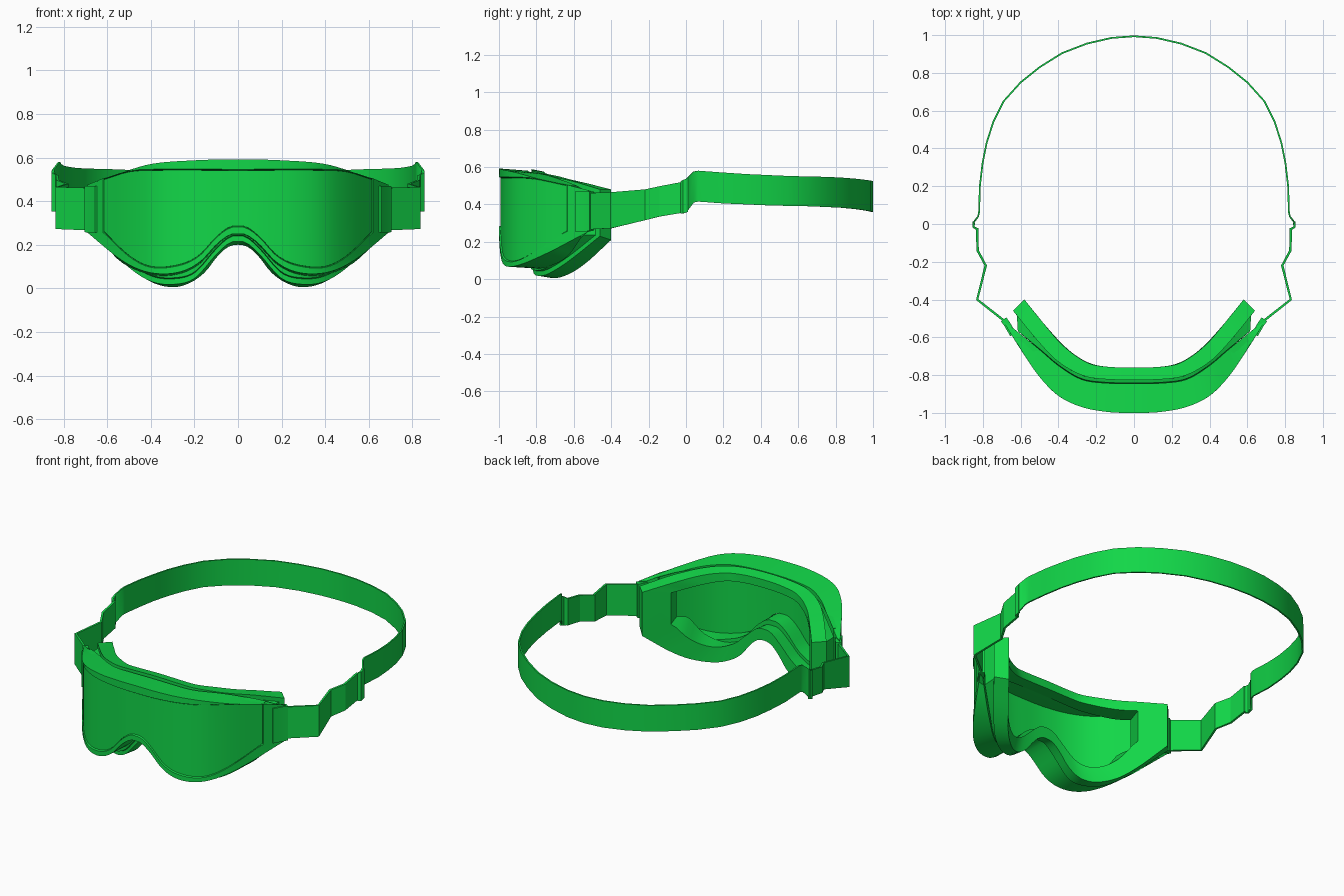
import bpy, bmesh, math
from mathutils import Vector

if "Cube" in bpy.data.objects:
    bpy.data.objects.remove(bpy.data.objects["Cube"])

green = bpy.data.materials.new("bright_green")
green.diffuse_color = (0.006, 0.68, 0.065, 1)
green.use_nodes = True
green.node_tree.nodes["Principled BSDF"].inputs["Base Color"].default_value = green.diffuse_color
N = 26  # samples from the middle to one side


def curve(pts, x):
    """Smooth curve through (x, value) points, flat at the middle."""
    x = min(max(x, pts[0][0]), pts[-1][0])
    n = len(pts)

    def slope(i):
        if i == 0:
            return 0.0
        a, b = pts[i - 1], pts[min(i + 1, n - 1)]
        return (b[1] - a[1]) / (b[0] - a[0])
    k = 0
    while k < n - 2 and x > pts[k + 1][0]:
        k += 1
    (x0, v0), (x1, v1) = pts[k], pts[k + 1]
    h = x1 - x0
    t = (x - x0) / h
    return ((2*t**3 - 3*t*t + 1) * v0 + (t**3 - 2*t*t + t) * h * slope(k)
            + (3*t*t - 2*t**3) * v1 + (t**3 - t*t) * h * slope(k + 1))


def finish(name, verts, faces, angle=30):
    bm = bmesh.new()
    vs = [bm.verts.new(v) for v in verts]
    for f in faces:
        bm.faces.new([vs[i] for i in f])
    bmesh.ops.recalc_face_normals(bm, faces=bm.faces)
    me = bpy.data.meshes.new(name)
    bm.to_mesh(me)
    bm.free()
    me.materials.append(green)
    ob = bpy.data.objects.new(name, me)
    bpy.context.collection.objects.link(ob)
    bpy.ops.object.select_all(action='DESELECT')
    ob.select_set(True)
    bpy.context.view_layer.objects.active = ob
    bpy.ops.object.shade_smooth_by_angle(angle=math.radians(angle))
    return ob


def ring(xmax, top, bottom, depth, dy=0.0, dz=0.0):
    """Closed outline: top edge left to right, bottom edge right to left."""
    xs = [xmax * i / N for i in range(-N, N + 1)]
    y = [curve(depth, abs(x)) + dy for x in xs]
    t = [(x, y[i], curve(top, abs(x)) - dz) for i, x in enumerate(xs)]
    b = [(x, y[i], curve(bottom, abs(x)) + dz) for i, x in enumerate(xs)]
    return t + b[::-1]


def loft(name, rings, closed, angle=30):
    m = len(rings[0])
    verts = [v for r in rings for v in r]
    faces = []
    for k in range(len(rings) if closed else len(rings) - 1):
        a, b = k * m, (k + 1) % len(rings) * m
        faces += [(a + i, a + (i + 1) % m, b + (i + 1) % m, b + i) for i in range(m)]
    if not closed:  # cap both ends with vertical strips
        for a in (0, (len(rings) - 1) * m):
            faces += [(a + i, a + i + 1, a + m - 2 - i, a + m - 1 - i) for i in range(2 * N)]
    return finish(name, verts, faces, angle)


# Depth curves seen from above
front_y = [(0, -1.0), (.14, -.995), (.28, -.968), (.4, -.91), (.5, -.81), (.6, -.665), (.69, -.52)]
shell_y = [(0, -.845), (.15, -.842), (.28, -.822), (.4, -.75), (.5, -.665), (.66, -.535)]
foam_y = [(0, -.825), (.15, -.822), (.27, -.803), (.4, -.73), (.5, -.63), (.64, -.46)]
back_y = [(0, -.76), (.15, -.755), (.25, -.733), (.38, -.64), (.5, -.5), (.58, -.4)]

# Edge heights seen from the front
lens_top = [(0, .542), (.4, .542), (.5, .535), (.615, .5)]
lens_bot = [(0, .285), (.04, .28), (.1, .235), (.18, .15), (.27, .108), (.4, .1), (.5, .15), (.615, .26)]
shell_top = [(0, .592), (.2, .587), (.4, .57), (.55, .525), (.69, .475)]
shell_bot = [(0, .25), (.04, .245), (.1, .2), (.17, .125), (.25, .08), (.35, .066), (.45, .085), (.55, .14), (.69, .255)]
rim_bot = [(0, .235), (.04, .23), (.1, .18), (.17, .105), (.25, .06), (.35, .045), (.45, .065), (.55, .12), (.66, .25)]
foam_top = [(0, .588), (.3, .57), (.5, .53), (.64, .48)]
foam_bot = [(0, .215), (.04, .208), (.1, .155), (.2, .045), (.3, .018), (.4, .032), (.5, .095), (.64, .23)]
back_top = [(0, .575), (.3, .555), (.45, .52), (.58, .48)]
back_bot = [(0, .2), (.05, .187), (.1, .14), (.15, .075), (.22, .025), (.3, .005), (.4, .03), (.48, .095), (.58, .21)]
open_top = [(0, .525), (.25, .51), (.47, .455)]
open_bot = [(0, .27), (.05, .26), (.12, .2), (.2, .13), (.3, .1), (.4, .15), (.47, .26)]

# Frame shell with the lens seat
loft("frame_shell", [
    ring(.615, lens_top, lens_bot, front_y, .008),
    ring(.62, lens_top, lens_bot, front_y, 0, -.004),
    ring(.69, shell_top, shell_bot, front_y),
    ring(.655, shell_top, rim_bot, shell_y, 0, .012),
    ring(.60, lens_top, lens_bot, shell_y, 0, .005),
    ring(.605, lens_top, lens_bot, front_y, .05, .003),
], True)

# Curved lens pane
loft("lens", [ring(.614, lens_top, lens_bot, front_y, .008, .001),
              ring(.605, lens_top, lens_bot, front_y, .05, .005)], False)

# Foam face cushion
loft("face_cushion", [
    ring(.615, foam_top, foam_bot, shell_y, .004, .03),
    ring(.62, foam_top, foam_bot, foam_y, 0, .025),
    ring(.64, foam_top, foam_bot, foam_y),
    ring(.58, back_top, back_bot, back_y),
    ring(.475, open_top, open_bot, back_y),
    ring(.52, open_top, open_bot, shell_y, 0, -.01),
], True)


def strap(name, path, thick, angle=30):
    """Upright band along (x, y, z_low, z_high) points."""
    verts, faces = [], []
    n = len(path)
    for i, (x, y, lo, hi) in enumerate(path):
        a, b = path[max(i - 1, 0)], path[min(i + 1, n - 1)]
        d = Vector((b[0] - a[0], b[1] - a[1])).normalized()
        ox, oy = d.y * thick / 2, -d.x * thick / 2
        verts += [(x + ox, y + oy, lo), (x + ox, y + oy, hi),
                  (x - ox, y - oy, hi), (x - ox, y - oy, lo)]
        if i:
            p, q = 4 * (i - 1), 4 * i
            faces += [(p + j, p + (j + 1) % 4, q + (j + 1) % 4, q + j) for j in range(4)]
    faces += [(0, 1, 2, 3), tuple(range(4 * n - 4, 4 * n))]
    return finish(name, verts, faces, angle)


def mirrored(path):
    return [(-x, y, lo, hi) for x, y, lo, hi in path]


# Head strap: one band around the back of the head
half = [(.845, -.005, .355, .53), (.848, .01, .37, .545), (.825, .04, .41, .575),
        (.82, .065, .415, .58), (.816, .2, .405, .57), (.802, .32, .4, .562),
        (.78, .43, .395, .557), (.745, .54, .392, .552), (.69, .65, .39, .549),
        (.6, .75, .386, .547), (.5, .83, .382, .543), (.38, .905, .375, .537),
        (.25, .955, .368, .531), (.12, .985, .362, .527)]
strap("head_strap", half + [(0, .994, .36, .525)] + mirrored(half)[::-1], .009)

# Folded side straps, sliders and clips
side = [(.665, -.53, .265, .46), (.83, -.4, .272, .465), (.785, -.22, .315, .48),
        (.828, -.14, .335, .497), (.83, -.02, .355, .52)]
slider = [(.835, -.025, .352, .522), (.85, -.015, .352, .53), (.85, .012, .36, .54)]
clip = [(.64, -.585, .255, .47), (.672, -.53, .255, .47), (.69, -.505, .258, .468)]
for label, fn in (("right", list), ("left", mirrored)):
    strap(label + "_side_strap", fn(side), .013, 20)
    strap(label + "_slider", fn(slider), .012, 20)
    strap(label + "_clip", fn(clip), .035, 20)
